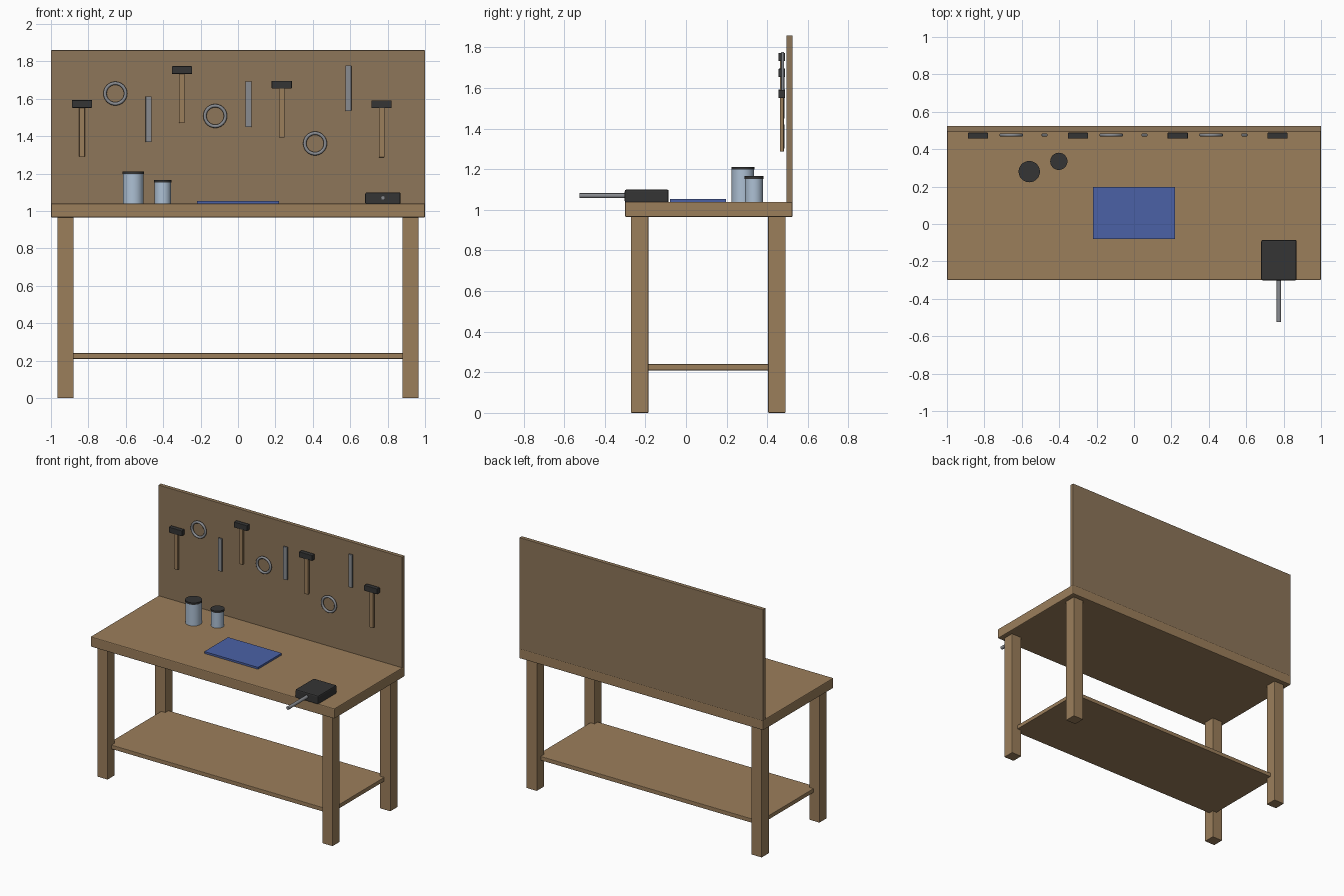
import bpy
from math import radians

if "Cube" in bpy.data.objects:
    bpy.data.objects.remove(bpy.data.objects["Cube"])


def material(name, rgb):
    m = bpy.data.materials.new(name)
    m.diffuse_color = (*rgb, 1)
    m.use_nodes = True
    m.node_tree.nodes["Principled BSDF"].inputs["Base Color"].default_value = m.diffuse_color
    return m


WOOD = material("wood", (0.33, 0.21, 0.105))
BOARD = material("board_wood", (0.27, 0.18, 0.10))
DARK = material("dark_metal", (0.035, 0.035, 0.035))
STEEL = material("steel", (0.25, 0.26, 0.28))
GLASS = material("jar_blue", (0.42, 0.53, 0.66))
BLUE = material("mat_blue", (0.07, 0.12, 0.38))


def box(name, x, y, z, mat, bevel=0.0):
    """Box from (min, max) pairs on each axis."""
    bpy.ops.mesh.primitive_cube_add(size=1, location=[sum(p) / 2 for p in (x, y, z)])
    o = bpy.context.object
    o.name = name
    o.scale = [p[1] - p[0] for p in (x, y, z)]
    bpy.ops.object.transform_apply(location=False, rotation=False, scale=True)
    o.data.materials.append(mat)
    if bevel:
        b = o.modifiers.new("bevel", 'BEVEL')
        b.width, b.segments = bevel, 2
    return o


def cylinder(name, radius, depth, loc, mat, rot=(0, 0, 0), sides=32):
    bpy.ops.mesh.primitive_cylinder_add(vertices=sides, radius=radius, depth=depth,
                                        location=loc, rotation=rot)
    o = bpy.context.object
    o.name = name
    o.data.materials.append(mat)
    bpy.ops.object.shade_smooth_by_angle(angle=radians(35))
    return o


# Bench: top, back board, shelf and four legs
TOP = 1.04
box("bench_top", (-1, 1), (-0.30, 0.525), (0.965, TOP), WOOD, 0.006)
box("back_board", (-1, 1), (0.495, 0.525), (TOP - 0.005, 1.86), BOARD, 0.003)
box("lower_shelf", (-0.915, 0.915), (-0.225, 0.445), (0.21, 0.24), WOOD, 0.003)
for side, x in (("left", -0.922), ("right", 0.922)):
    for end, y in (("front", -0.228), ("back", 0.448)):
        box(f"{end}_{side}_leg", (x - 0.043, x + 0.043), (y - 0.043, y + 0.043),
            (0, 0.97), WOOD, 0.004)

# Vise with its bar
box("vise_body", (0.68, 0.87), (-0.302, -0.085), (TOP - 0.005, 1.10), DARK, 0.009)
cylinder("vise_bar", 0.012, 0.245, (0.775, -0.4025, 1.07), STEEL,
         (radians(90), 0, 0), 20)

# Work mat
box("work_mat", (-0.22, 0.22), (-0.08, 0.198), (TOP, 1.054), BLUE)

# Jars with lids
for name, x, y, r, h in (("large_jar", -0.56, 0.28, 0.055, 0.16),
                         ("small_jar", -0.402, 0.335, 0.044, 0.115)):
    cylinder(name, r, h, (x, y, TOP + h / 2), GLASS)
    cylinder(name + "_lid", r + 0.002, 0.014, (x, y, TOP + h + 0.005), DARK)

# Hanging tools: hammer, ring, bar repeating; z is top, centre, top
HANG_Y = 0.472
tools = [1.593, 1.628, 1.612, 1.774, 1.508, 1.692, 1.696, 1.361, 1.778, 1.591]
for i, z in enumerate(tools):
    x = -0.834 + 0.178 * i
    if i % 3 == 0:
        box(f"hammer_head_{i}", (x - 0.054, x + 0.054), (HANG_Y - 0.016, HANG_Y + 0.016),
            (z - 0.041, z), DARK, 0.003)
        box(f"hammer_handle_{i}", (x - 0.015, x + 0.015), (HANG_Y - 0.01, HANG_Y + 0.01),
            (z - 0.304, z - 0.03), WOOD, 0.003)
    elif i % 3 == 1:
        bpy.ops.mesh.primitive_torus_add(major_segments=32, minor_segments=12,
                                         major_radius=0.055, minor_radius=0.009,
                                         location=(x, HANG_Y + 0.004, z),
                                         rotation=(radians(90), 0, 0))
        ring = bpy.context.object
        ring.name = f"hanging_ring_{i}"
        ring.data.materials.append(STEEL)
        bpy.ops.object.shade_smooth_by_angle(angle=radians(60))
    else:
        box(f"hanging_bar_{i}", (x - 0.016, x + 0.016), (HANG_Y - 0.003, HANG_Y + 0.011),
            (z - 0.243, z), STEEL, 0.003)
